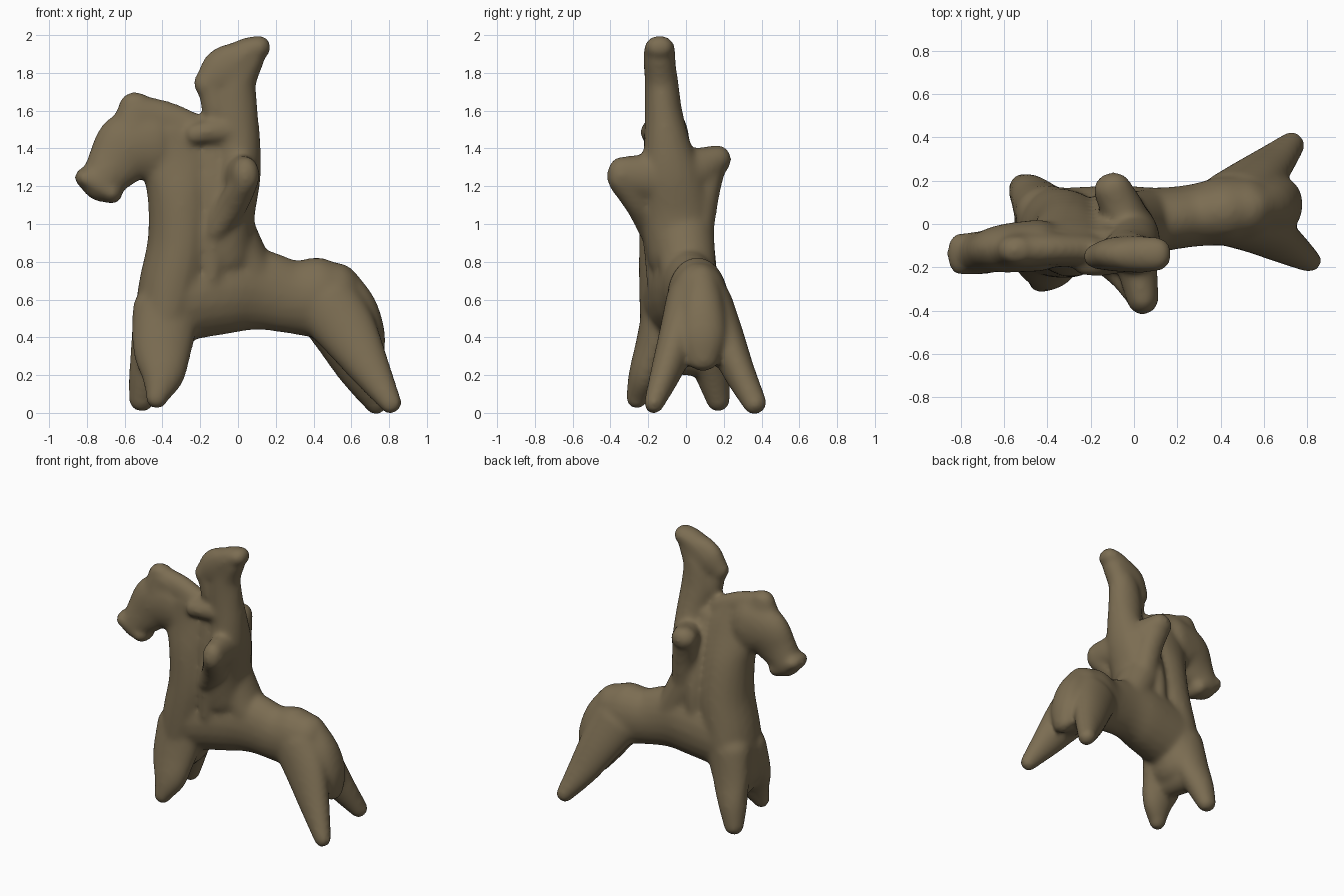
import bpy
import bmesh
import math
from mathutils import Vector

cube = bpy.data.objects.get("Cube")
if cube:
    bpy.data.objects.remove(cube, do_unlink=True)

RING_SIDES = 20
STEPS = 6
ACROSS = Vector((0, 1, 0))
ALONG = Vector((1, 0, 0))


def spline(a, b, c, d, t):
    """Catmull-Rom blend between b and c."""
    return [0.5 * (2 * q + (r - p) * t + (2 * p - 5 * q + 4 * r - s) * t * t
                   + (3 * q - p - 3 * r + s) * t ** 3)
            for p, q, r, s in zip(a, b, c, d)]


def rolled_clay(bm, knots, side=ACROSS):
    """Add a round-ended roll; knots hold x, y, z, half width along side, half depth."""
    padded = [knots[0]] + list(knots) + [knots[-1]]
    path = []
    for i in range(len(knots) - 1):
        path += [spline(*padded[i:i + 4], s / STEPS) for s in range(STEPS)]
    path.append(list(knots[-1]))
    centres = [Vector(p[:3]) for p in path]
    sections = []
    last = len(path) - 1
    for i, p in enumerate(path):
        tangent = (centres[min(i + 1, last)] - centres[max(i - 1, 0)]).normalized()
        sections.append((centres[i], tangent, p[3], p[4]))

    # Domes close both ends of the roll
    def dome(section, sign):
        centre, tangent, wide, deep = section
        reach = min(wide, deep) * sign
        angles = [math.pi / 2 * k / 5 for k in range(1, 5)]
        return [(centre + tangent * reach * math.sin(a), tangent,
                 wide * math.cos(a), deep * math.cos(a)) for a in angles]

    sections = dome(sections[0], -1)[::-1] + sections + dome(sections[-1], 1)
    rings = []
    for centre, tangent, wide, deep in sections:
        u = (side - tangent * side.dot(tangent)).normalized()
        v = tangent.cross(u)
        ring = []
        for k in range(RING_SIDES):
            a = math.tau * k / RING_SIDES
            ring.append(bm.verts.new(centre + u * wide * math.cos(a) + v * deep * math.sin(a)))
        rings.append(ring)
    for low, high in zip(rings, rings[1:]):
        for k in range(RING_SIDES):
            n = (k + 1) % RING_SIDES
            bm.faces.new((low[k], low[n], high[n], high[k]))
    bm.faces.new(rings[0][::-1])
    bm.faces.new(rings[-1])


bm = bmesh.new()

# Horse: barrel and rump
rolled_clay(bm, [(-.3, -.03, .62, .2, .24), (-.05, .0, .66, .18, .24),
                 (.12, .02, .65, .15, .215), (.28, .04, .615, .145, .195),
                 (.42, .06, .61, .16, .215), (.51, .07, .61, .15, .19)])
# Horse: chest and neck, rising to the mane
rolled_clay(bm, [(-.4, -.03, .4, .21, .16), (-.35, -.04, .65, .21, .18),
                 (-.3, -.05, .9, .2, .18), (-.3, -.07, 1.15, .17, .18),
                 (-.32, -.09, 1.35, .12, .2), (-.35, -.11, 1.48, .09, .16)])
# Clay packed between neck and rider, and behind the rider's seat
rolled_clay(bm, [(-.14, -.03, .7, .18, .1), (-.13, -.04, .95, .19, .1),
                 (-.13, -.07, 1.2, .15, .1), (-.13, -.1, 1.41, .09, .09)])
rolled_clay(bm, [(-.04, -.01, .95, .16, .14), (.06, .01, .76, .15, .13),
                 (.16, .03, .69, .13, .12)])
# Mane ridge
rolled_clay(bm, [(-.52, -.12, 1.58, .08, .1), (-.38, -.115, 1.55, .075, .1),
                 (-.2, -.12, 1.48, .07, .09)])
# Horse: head, poll and muzzle
rolled_clay(bm, [(-.44, -.1, 1.43, .12, .2), (-.57, -.11, 1.41, .115, .19),
                 (-.66, -.125, 1.31, .1, .15), (-.73, -.135, 1.22, .1, .11)])
rolled_clay(bm, [(-.55, -.12, 1.52, .09, .12), (-.54, -.12, 1.63, .07, .09)])
# Blunt end of the muzzle
rolled_clay(bm, [(-.81, -.14, 1.245, .1, .055), (-.67, -.135, 1.165, .1, .06)])
# Front legs
rolled_clay(bm, [(-.38, -.11, .55, .12, .18), (-.4, -.17, .35, .1, .16),
                 (-.4, -.22, .2, .085, .12), (-.43, -.26, .08, .06, .06)])
rolled_clay(bm, [(-.4, .05, .55, .13, .15), (-.44, .1, .35, .1, .13),
                 (-.48, .14, .2, .09, .1), (-.51, .17, .07, .065, .07)])
# Web between the front legs
rolled_clay(bm, [(-.4, -.15, .31, .1, .1), (-.44, .09, .29, .1, .1)], ALONG)
# Hind legs
rolled_clay(bm, [(.47, .02, .58, .13, .18), (.58, -.03, .43, .11, .16),
                 (.7, -.1, .23, .085, .11), (.81, -.17, .05, .055, .06)])
rolled_clay(bm, [(.47, .13, .57, .12, .18), (.55, .2, .41, .105, .15),
                 (.64, .28, .22, .085, .11), (.73, .365, .05, .065, .06)])
# Tail pressed against the rump, webbed to the legs
rolled_clay(bm, [(.52, .08, .68, .1, .12), (.63, .085, .55, .12, .11),
                 (.7, .09, .41, .12, .08), (.71, .09, .28, .085, .06)])
rolled_clay(bm, [(.62, -.05, .34, .09, .09), (.61, .22, .34, .09, .09)], ALONG)
# Rider: body
rolled_clay(bm, [(-.08, -.04, .85, .17, .17), (-.05, -.05, 1.05, .19, .14),
                 (-.01, -.08, 1.25, .17, .13), (.0, -.1, 1.42, .125, .12),
                 (-.02, -.12, 1.6, .1, .125), (-.01, -.13, 1.75, .09, .11),
                 (.06, -.14, 1.87, .08, .08)])
# Rider: pointed face and swept-back headdress
rolled_clay(bm, [(-.17, -.15, 1.73, .06, .08), (-.09, -.14, 1.79, .08, .13),
                 (.0, -.14, 1.86, .085, .12), (.05, -.14, 1.91, .085, .08),
                 (.11, -.14, 1.935, .08, .065)])
rolled_clay(bm, [(-.14, -.15, 1.74, .06, .08), (-.11, -.14, 1.6, .07, .08)])
# Rider: hands held to the mane
rolled_clay(bm, [(-.02, -.13, 1.49, .09, .08), (-.13, -.18, 1.49, .06, .065),
                 (-.23, -.19, 1.475, .05, .055)])
# Rider: right limb, a flaring stub with a tapering underside
rolled_clay(bm, [(.0, -.1, 1.24, .1, .15), (.02, -.23, 1.25, .09, .12),
                 (.04, -.345, 1.26, .075, .1)], ALONG)
rolled_clay(bm, [(.04, -.335, 1.23, .08, .07), (-.03, -.24, 1.1, .08, .08),
                 (-.12, -.18, .96, .07, .06)])
# Rider: left limb
rolled_clay(bm, [(.0, -.04, 1.25, .1, .14), (-.05, .06, 1.29, .1, .12),
                 (-.1, .16, 1.34, .09, .08)], ALONG)
rolled_clay(bm, [(-.1, .155, 1.33, .065, .085), (-.06, .1, 1.17, .08, .09),
                 (-.04, .07, .98, .08, .09)])

bmesh.ops.recalc_face_normals(bm, faces=bm.faces)
mesh = bpy.data.meshes.new("horse_and_rider")
bm.to_mesh(mesh)
bm.free()
figure = bpy.data.objects.new("horse_and_rider", mesh)
bpy.context.collection.objects.link(figure)

# Fired clay colour
clay = bpy.data.materials.new("brown_clay")
clay.use_nodes = True
colour = (0.2, 0.153, 0.085, 1)
clay.diffuse_color = colour
clay.node_tree.nodes["Principled BSDF"].inputs["Base Color"].default_value = colour
mesh.materials.append(clay)

# Fuse the rolls into one softly blended skin
fuse = figure.modifiers.new("fuse", "REMESH")
fuse.mode = "VOXEL"
fuse.voxel_size = 0.016
fuse.use_smooth_shade = True
soften = figure.modifiers.new("soften", "SMOOTH")
soften.factor = 0.5
soften.iterations = 14
